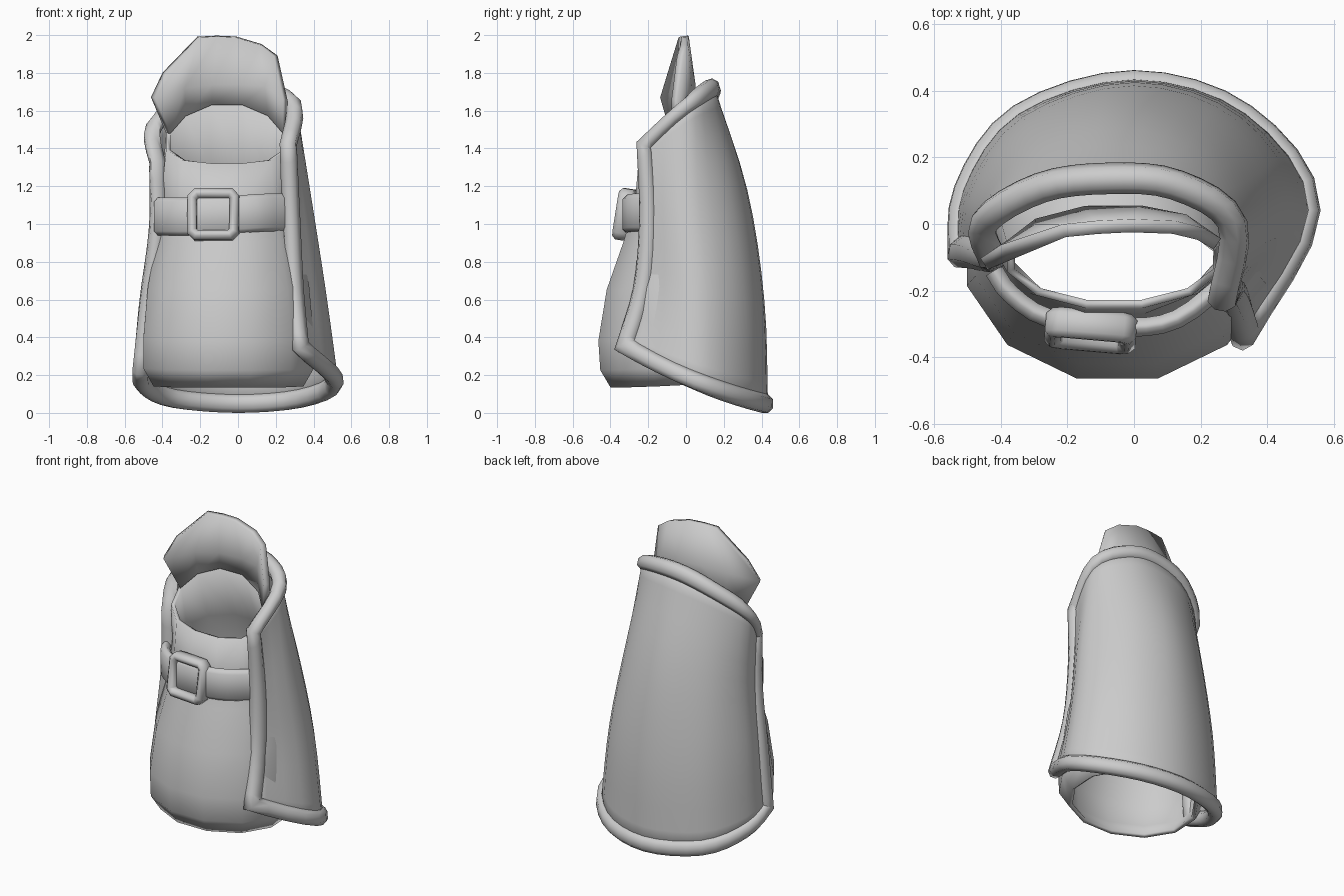
import bpy, bmesh, math
from mathutils import Vector, Matrix

if "Cube" in bpy.data.objects:
    bpy.data.objects.remove(bpy.data.objects["Cube"])


def make(name, verts, faces, thick=0, angle=40):
    me = bpy.data.meshes.new(name)
    me.from_pydata([tuple(v) for v in verts], [], faces)
    bm = bmesh.new()
    bm.from_mesh(me)
    bmesh.ops.recalc_face_normals(bm, faces=bm.faces)
    bm.to_mesh(me)
    bm.free()
    ob = bpy.data.objects.new(name, me)
    bpy.context.collection.objects.link(ob)
    if thick:
        m = ob.modifiers.new("thickness", 'SOLIDIFY')
        m.thickness, m.offset = thick, 0
    bpy.ops.object.select_all(action='DESELECT')
    ob.select_set(True)
    bpy.context.view_layer.objects.active = ob
    bpy.ops.object.shade_smooth_by_angle(angle=math.radians(angle))
    return ob


def grid_faces(rows, cols, close_rows=False, close_cols=False):
    return [(i * cols + j, i * cols + (j + 1) % cols,
             (i + 1) % rows * cols + (j + 1) % cols, (i + 1) % rows * cols + j)
            for i in range(rows - (not close_rows)) for j in range(cols - (not close_cols))]


def smooth_path(pts, n):
    """Catmull-Rom through the points, n steps per span."""
    p = [Vector(q) for q in pts]
    p = [2 * p[0] - p[1]] + p + [2 * p[-1] - p[-2]]
    out = []
    for k in range(1, len(p) - 2):
        a, b, c, d = p[k - 1:k + 3]
        for s in range(n):
            t = s / n
            out.append(0.5 * (2 * b + (c - a) * t + (2 * a - 5 * b + 4 * c - d) * t * t
                              + (3 * b - a - 3 * c + d) * t ** 3))
    return out + [p[-2]]


def sweep(name, frames, section, closed):
    """Sweep a section along frames of (point, u axis, v axis)."""
    verts = [p + u * a + v * b for p, u, v in frames for a, b in section]
    k = len(section)
    faces = grid_faces(len(frames), k, closed, True)
    if not closed:
        faces += [tuple(range(k)), tuple(range(len(verts) - k, len(verts)))]
    return make(name, verts, faces, angle=62)


def rounded(w0, w1, h, r):
    return [(w0 + r, -h), (w1 - r, -h), (w1, -h + r), (w1, h - r),
            (w1 - r, h), (w0 + r, h), (w0, h - r), (w0, -h + r)]


# Outer plate: wraps the back and sides, slanted top and bottom edges
loops = [
    [(-.52, -.12), (-.50, .10), (-.34, .32), (0, .42), (.33, .32), (.52, .04), (.315, -.36)],
    [(-.475, -.12), (-.48, .08), (-.32, .30), (0, .40), (.30, .30), (.45, .04), (.28, -.26)],
    [(-.42, -.13), (-.44, .04), (-.30, .22), (-.03, .31), (.23, .22), (.37, 0), (.265, -.23)],
    [(-.42, -.12), (-.45, .0), (-.28, .10), (-.08, .125), (.12, .11), (.29, 0), (.26, -.25)]]
heights = [1.33, 1.54, 1.68, 1.745, 1.745, 1.66, 1.43]
tops = smooth_path([(*p, z) for p, z in zip(loops[3], heights)], 4)
levels = []
for k, loop in enumerate(loops):
    row = []
    for q, t in zip(smooth_path([(*p, 0) for p in loop], 4), tops):
        d = .43 - q.y
        low = .01 + .24 * d + .22 * d * d
        row.append(Vector((q.x, q.y, low + (t.z - low) * k / 3)))
    levels.append(row)
columns = [smooth_path(col, 4) for col in zip(*levels)]
P = [list(r) for r in zip(*columns)]
M, N = len(P) - 1, len(P[0]) - 1
make("outer_plate", [v for r in P for v in r], grid_faces(M + 1, N + 1), .03)

# Raised rim round the whole plate edge
border = ([(0, j) for j in range(N)] + [(i, N) for i in range(M)]
          + [(M, j) for j in range(N, 0, -1)] + [(i, 0) for i in range(M, 0, -1)])
frames = []
for i, j in border:
    du = (P[i][min(j + 1, N)] - P[i][max(j - 1, 0)]).normalized()
    dv = (P[min(i + 1, M)][j] - P[max(i - 1, 0)][j]).normalized()
    inward = dv * ((i == 0) - (i == M)) + du * ((j == 0) - (j == N))
    frames.append((P[i][j], inward, dv.cross(du).normalized()))
sweep("plate_rim", frames, rounded(-.012, .085, .042, .025), True)

# Inner sleeve: z front, z back, y front, y back, half width, centre x
rings = [(.14, .17, -.40, .27, .40, -.05), (.23, .27, -.455, .30, .455, -.05),
         (.38, .42, -.465, .30, .455, -.05), (.65, .72, -.42, .30, .43, -.05),
         (.90, 1.0, -.33, .27, .38, -.05), (1.12, 1.28, -.265, .19, .345, -.06),
         (1.32, 1.64, -.245, .04, .32, -.06)]
verts = []
for zf, zb, yf, yb, rx, cx in rings:
    for k in range(12):
        a = math.radians(15 + 30 * k)
        s = (math.sin(a) + 1) / 2
        verts.append((cx + rx * math.cos(a), yf + (yb - yf) * s, zf + (zb - zf) * s ** 1.5))
make("inner_sleeve", verts, grid_faces(len(rings), 12, False, True), .025)

# Tall flap rising from the back half of the sleeve mouth
low = verts[-7:-13:-1]
mid = [(-.45, -.12, 1.67), (-.29, -.02, 1.72), (-.14, .02, 1.74),
       (.02, .03, 1.74), (.15, .01, 1.73), (.25, -.06, 1.66)]
top = [(-.39, -.08, 1.80), (-.21, -.02, 1.99), (-.11, -.01, 1.995),
       (-.01, -.005, 1.99), (.12, -.01, 1.95), (.20, -.03, 1.89)]
make("back_flap", low + mid + top, grid_faces(3, 6), .04, 60)

# Strap across the front
path = smooth_path([(-.42, -.14, 1.04), (-.37, -.21, 1.04), (-.25, -.285, 1.04),
                    (-.02, -.31, 1.05), (.13, -.285, 1.06), (.27, -.18, 1.06)], 3)
frames = []
for k, p in enumerate(path):
    t = path[min(k + 1, len(path) - 1)] - path[max(k - 1, 0)]
    up = Vector((0, 0, 1))
    frames.append((p, up, t.cross(up).normalized()))
sweep("strap", frames, rounded(-.10, .10, .028, .022), False)

# Square buckle frame with cut corners, tilted to follow the strap
frames = []
for k in range(4):
    turn = Matrix.Rotation(math.radians(90 * k), 3, 'Y')
    for s in (1, -1):
        frames.append((turn @ Vector((.112, 0, s * .09)), turn @ Vector((1, 0, s * .41)),
                       Vector((0, 1, 0))))
buckle = sweep("buckle", frames, rounded(-.025, .025, .045, .018), True)
buckle.location = (-.13, -.32, 1.05)
buckle.rotation_euler = (math.radians(-9), 0, math.radians(-5))
